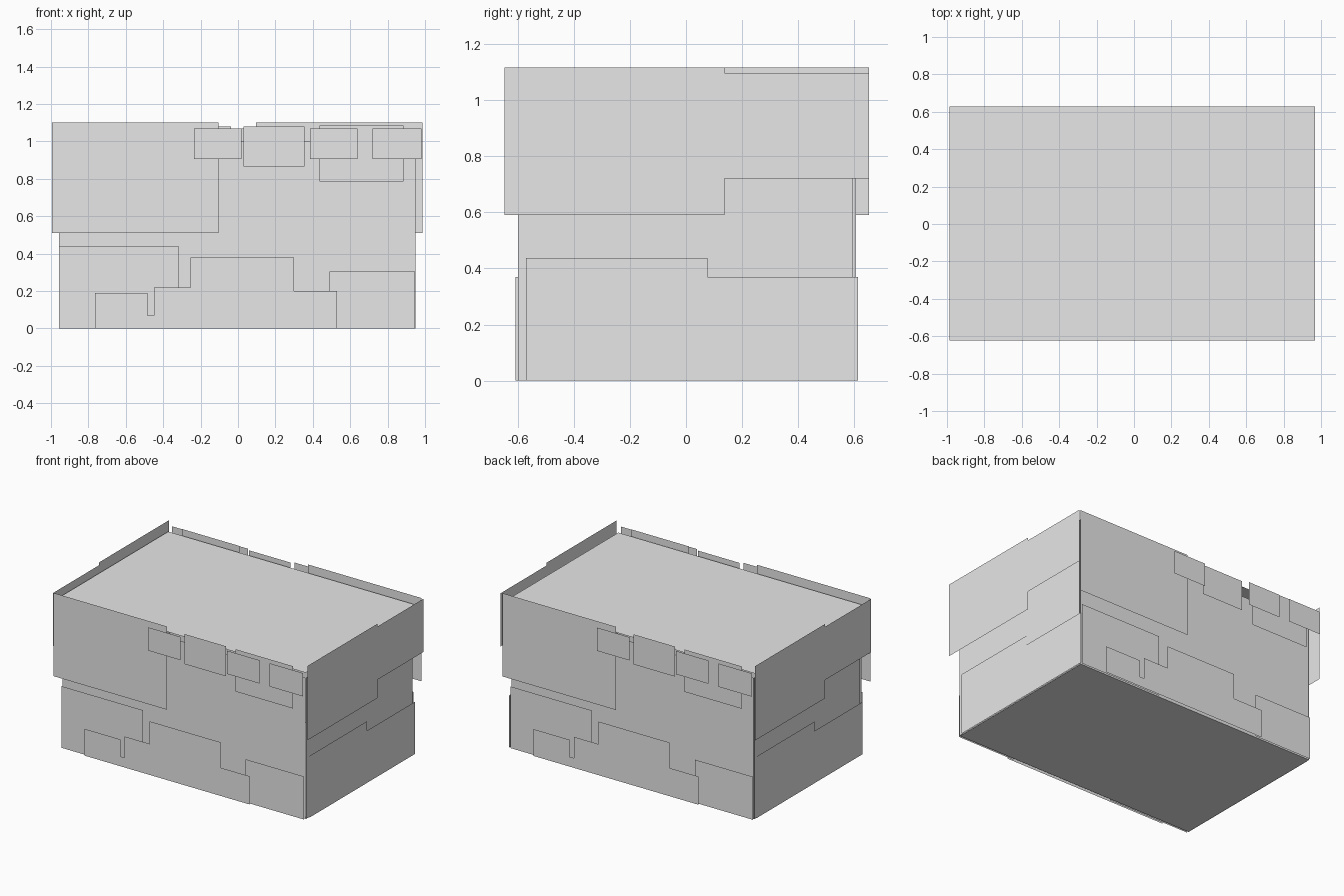
import bpy
import bmesh

cube = bpy.data.objects.get("Cube")
if cube:
    bpy.data.objects.remove(cube, do_unlink=True)

grey = bpy.data.materials.new("plain_grey")
grey.use_nodes = True
grey.diffuse_color = (0.8, 0.8, 0.8, 1)
grey.node_tree.nodes["Principled BSDF"].inputs["Base Color"].default_value = (0.8, 0.8, 0.8, 1)

MID_X, MID_Y = -0.004, 0.003


def sheet(name, points):
    """Make one flat sheet from an outline."""
    bm = bmesh.new()
    bm.faces.new([bm.verts.new(p) for p in points])
    mesh = bpy.data.meshes.new(name)
    bm.to_mesh(mesh)
    bm.free()
    mesh.materials.append(grey)
    bpy.context.collection.objects.link(bpy.data.objects.new(name, mesh))


def outline(columns):
    """Turn side-by-side columns (start, end, bottom, top) into one outline."""
    low, high = [], []
    for a, b, bottom, top in columns:
        for path, z in ((low, bottom), (high, top)):
            if path and path[-1] == (a, z):
                path.pop()          # same height: run the edge straight on
            path += [(a, z), (b, z)]
    return low + high[::-1]


def front_and_back(name, distance, *columns):
    pts = outline(columns)
    sheet("front_" + name, [(x, -distance, z) for x, z in pts])
    sheet("back_" + name, [(2 * MID_X - x, distance, z) for x, z in pts])


def right_and_left(name, distance, *columns):
    pts = outline(columns)
    sheet("plus_x_" + name, [(distance, y, z) for y, z in pts])
    sheet("minus_x_" + name, [(-distance, 2 * MID_Y - y, z) for y, z in pts])


# Inner walls
front_and_back("wall", 0.6, (-0.957, 0.948, 0, 1.0))
right_and_left("wall", 0.952, (-0.6, 0.594, 0, 1.0))

# Floor and overhanging lid
sheet("floor", [(-0.957, 0.6, 0), (0.948, 0.6, 0), (0.948, -0.6, 0), (-0.957, -0.6, 0)])
sheet("lid", [(-0.987, -0.623, 1.05), (0.967, -0.623, 1.05),
              (0.967, 0.628, 1.05), (-0.987, 0.628, 1.05)])

# Lower cladding on the long faces
front_and_back("lower_corner_panel", 0.613, (-0.957, -0.315, 0, 0.437))
front_and_back("lower_short_panel", 0.613, (0.49, 0.947, 0, 0.305))
front_and_back("lower_stepped_panel", 0.626,
               (-0.765, -0.485, 0, 0.19), (-0.485, -0.45, 0, 0.07),
               (-0.45, -0.255, 0, 0.22), (-0.255, 0.30, 0, 0.38),
               (0.30, 0.53, 0, 0.20))

# Upper cladding on the long faces
front_and_back("upper_large_panel", 0.646, (-0.995, -0.105, 0.51, 1.10))
front_and_back("upper_middle_flap", 0.64, (0.03, 0.355, 0.867, 1.08))
front_and_back("upper_end_flap", 0.65, (0.435, 0.885, 0.785, 1.085))

# Small tabs hanging over the top edge
for i, (start, end) in enumerate([(-0.235, 0.02), (0.385, 0.64), (0.72, 0.98)]):
    front_and_back(f"tab_{i + 1}", 0.673, (start, end, 0.905, 1.07))

# Stepped cladding on the short ends
right_and_left("lower_end_panel", 0.959, (-0.57, 0.077, 0, 0.437), (0.077, 0.614, 0, 0.37))
right_and_left("upper_end_panel", 1.0, (-0.647, 0.137, 0.59, 1.117), (0.137, 0.652, 0.72, 1.097))
